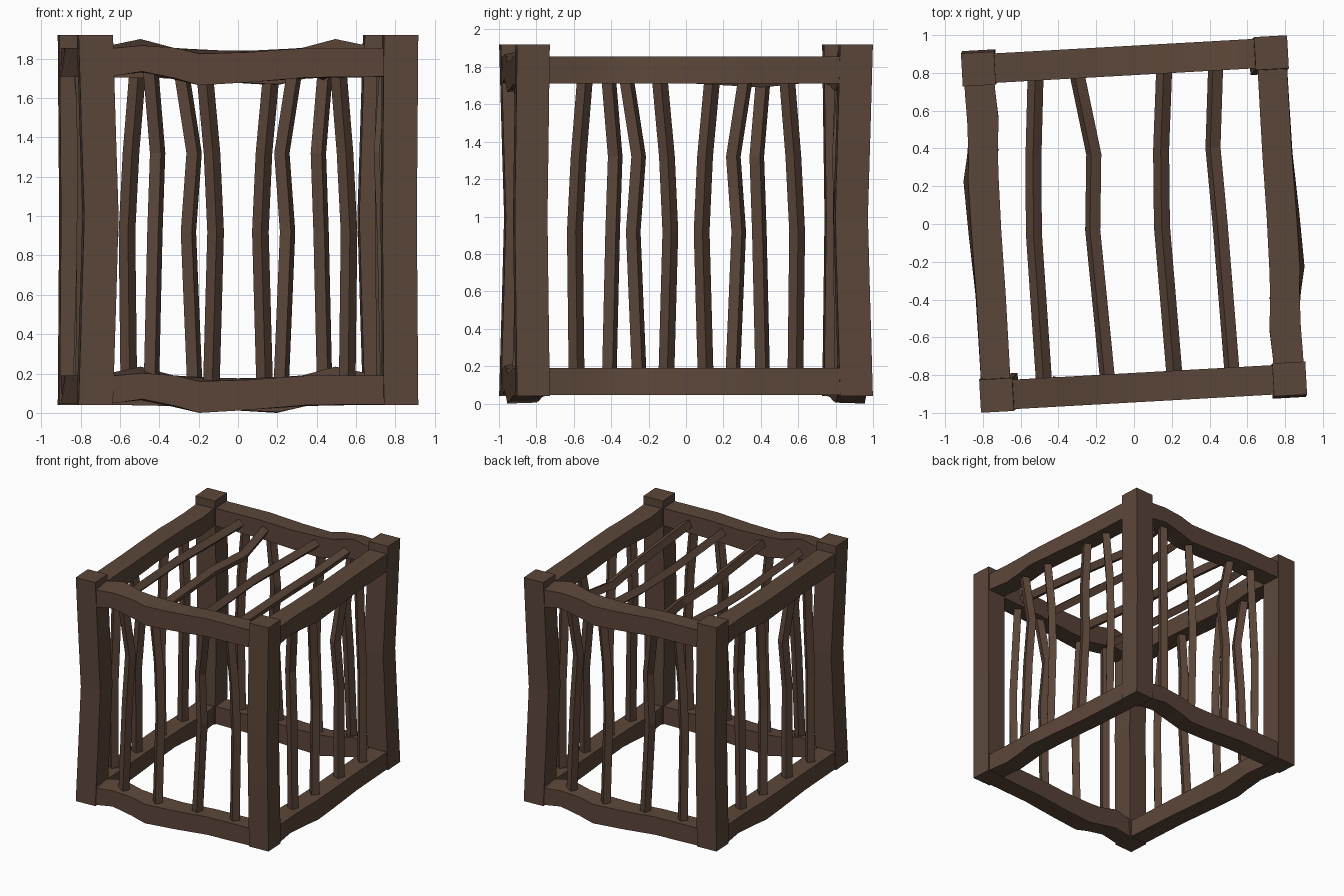
import bpy, bmesh, math
from mathutils import Matrix, Vector

if "Cube" in bpy.data.objects:
    bpy.data.objects.remove(bpy.data.objects["Cube"])

wood = bpy.data.materials.new("dark_brown_wood")
wood.diffuse_color = (0.105, 0.061, 0.041, 1)
wood.use_nodes = True
wood.node_tree.nodes["Principled BSDF"].inputs["Base Color"].default_value = wood.diffuse_color

YAW = Matrix.Rotation(math.radians(3.2), 4, 'Z')   # whole cage is slightly turned
HX, HY = 0.777, 0.865                              # half distances between posts


def loft(name, rings, frame, smooth=False):
    """Skin a list of four-cornered rings into a closed beam."""
    bm = bmesh.new()
    vs = [[bm.verts.new(YAW @ frame(Vector(p))) for p in r] for r in rings]
    for a, b in zip(vs, vs[1:]):
        for i in range(4):
            j = (i + 1) % 4
            bm.faces.new((a[i], a[j], b[j], b[i]))
    bm.faces.new(vs[0])
    bm.faces.new(vs[-1])
    bmesh.ops.recalc_face_normals(bm, faces=bm.faces)
    me = bpy.data.meshes.new(name)
    bm.to_mesh(me)
    bm.free()
    me.materials.append(wood)
    ob = bpy.data.objects.new(name, me)
    bpy.context.collection.objects.link(ob)
    if smooth:
        bpy.ops.object.select_all(action='DESELECT')
        ob.select_set(True)
        bpy.context.view_layer.objects.active = ob
        bpy.ops.object.shade_smooth_by_angle(angle=math.radians(30))
    return ob


def side_frame(turn, dist, shift=0.0):
    """Panel space (along, outward, up) placed on one side of the cage."""
    rot = Matrix.Rotation(turn * math.pi / 2, 4, 'Z')
    return lambda p: rot @ Vector((p.x + shift, -p.y - dist, p.z))


SIDES = [("front", 0, HY, 0.0), ("right", 1, HX, 0.035),
         ("back", 2, HY, 0.0), ("left", 3, HX, 0.035)]

# Corner posts, kinked at mid height
S = 0.0875
for name, sx, sy, dx, dy in [("front_left", -1, -1, .03, .025), ("back_right", 1, 1, -.03, -.025),
                             ("front_right", 1, -1, -.008, -.012), ("back_left", -1, 1, .008, .012)]:
    rings = []
    for z, k in [(.04, 0), (.6, .6), (1.0, 1), (1.4, .55), (1.92, 0)]:
        cx, cy = sx * HX + dx * k, sy * HY + dy * k
        rings.append([(cx + a * S, cy + b * S, z) for a, b in ((-1, -1), (1, -1), (1, 1), (-1, 1))])
    loft(name + "_post", rings, lambda p: p)

# Rails: station, then offsets for outer top, inner top, inner bottom, outer bottom
WOBBLE = [(-.80, 0, 0, 0, 0), (-.67, .0, .018, .005, .005), (-.54, .012, .045, .02, .025),
          (-.37, .0, .0, -.015, -.01), (-.25, -.03, -.01, -.04, -.045),
          (0, -.022, -.015, -.03, -.03), (.30, 0, 0, -.01, -.005), (.80, 0, 0, 0, 0)]
CORNERS = ((1, 1), (-1, 1), (-1, -1), (1, -1))
for level, zc in (("top", 1.7825), ("bottom", .1175)):
    for side, turn, dist, _ in SIDES:
        rings = []
        for u, *off in WOBBLE:
            ring = []
            for (w, v), o in zip(CORNERS, off):
                if turn % 2 == 0:      # front and back rails wave up and down
                    ring.append((u, w * .078, zc + v * .0725 + o))
                else:                  # side rails wave in and out
                    k = .3 if v > 0 else .75
                    ring.append((u * 1.1, w * .078 - o * k, zc + v * .0725))
            rings.append(ring)
        loft(f"{side}_{level}_rail", rings, side_frame(turn, dist), True)

# Crooked bars: positions along the panel at four heights, twist, inward kink
HEIGHTS = (.10, .92, 1.32, 1.77)
BARS = [((-.49, -.47, -.455, -.495), 25, .045), ((-.185, -.162, -.18, -.222), 42, .01),
        ((.17, .205, .177, .245), 25, .035), ((.507, .517, .497, .46), 42, .01)]


def bars(side, frame):
    for n, (us, twist, kink) in enumerate(BARS):
        t = math.radians(twist)
        rings = []
        for u, v, k in zip(us, HEIGHTS, (0, .5, 1, 0)):
            ring = []
            for a, b in CORNERS:
                a, b = a * .03, b * .03
                ring.append((u + a * math.cos(t) - b * math.sin(t),
                             a * math.sin(t) + b * math.cos(t) - kink * k, v))
            rings.append(ring)
        loft(f"{side}_bar_{n + 1}", rings, frame)


for side, turn, dist, shift in SIDES:
    bars(side, side_frame(turn, dist, shift))
# Roof bars: the same panel laid flat between the front and back rails
bars("roof", lambda p: Vector((-p.x - .015, p.z - .94, 1.775 + p.y)))
